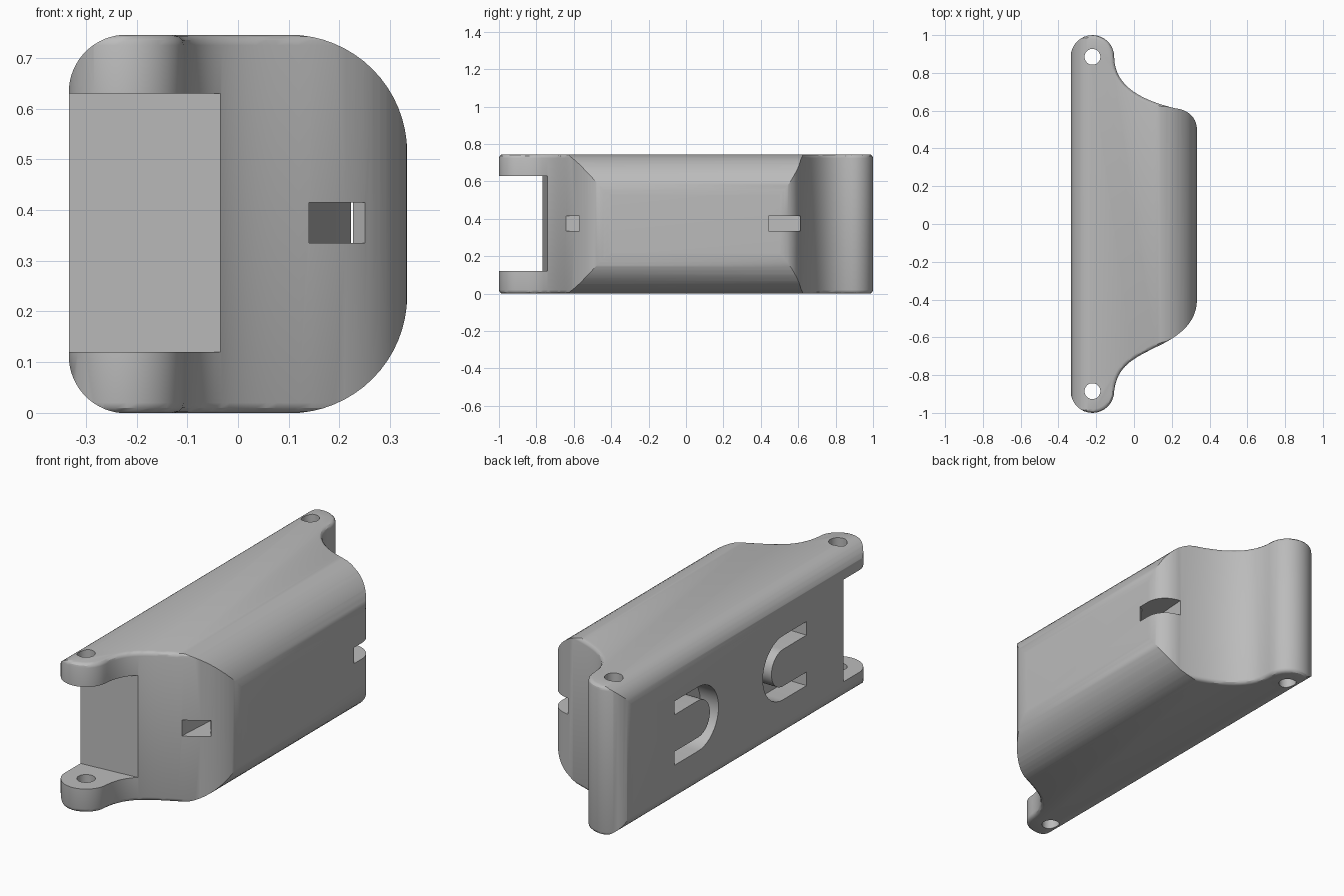
import bpy, bmesh
from math import sin, cos, pi, radians
from mathutils import Vector
from mathutils.geometry import interpolate_bezier

H = 0.745            # body height
MID = H / 2
EYE_X, EYE_Y, EYE_R = -0.22, 0.885, 0.115

cube = bpy.data.objects.get("Cube")
if cube:
    bpy.data.objects.remove(cube, do_unlink=True)

grey = bpy.data.materials.new("plain grey")
grey.use_nodes = True
colour = (0.5, 0.5, 0.5, 1)
grey.diffuse_color = colour
grey.node_tree.nodes["Principled BSDF"].inputs["Base Color"].default_value = colour


def arc(cx, cy, r, a0, a1, n=16):
    angles = [radians(a0 + (a1 - a0) * i / n) for i in range(n + 1)]
    return [(cx + r * cos(a), cy + r * sin(a)) for a in angles]


def bezier(a, b, c, d, n=16):
    pts = interpolate_bezier(*[Vector(p) for p in (a, b, c, d)], n + 1)
    return [(p.x, p.y) for p in pts][1:]


def prism(name, pts, axis, lo, hi):
    """Extrude a closed 2D outline along the given axis."""
    place = {"x": lambda u, v, w: (w, u, v),
             "y": lambda u, v, w: (u, w, v),
             "z": lambda u, v, w: (u, v, w)}[axis]
    bm = bmesh.new()
    base = bm.faces.new([bm.verts.new(place(u, v, lo)) for u, v in pts])
    new = bmesh.ops.extrude_face_region(bm, geom=[base])["geom"]
    verts = [g for g in new if isinstance(g, bmesh.types.BMVert)]
    bmesh.ops.translate(bm, verts=verts, vec=place(0, 0, hi - lo))
    bmesh.ops.recalc_face_normals(bm, faces=bm.faces)
    mesh = bpy.data.meshes.new(name)
    bm.to_mesh(mesh)
    bm.free()
    mesh.materials.append(grey)
    obj = bpy.data.objects.new(name, mesh)
    bpy.context.collection.objects.link(obj)
    return obj


def apply(obj, mod):
    bpy.ops.object.select_all(action="DESELECT")
    bpy.context.view_layer.objects.active = obj
    obj.select_set(True)
    bpy.ops.object.modifier_apply(modifier=mod.name)


def bevel(obj, width, segments=3):
    mod = obj.modifiers.new("rounding", "BEVEL")
    mod.width, mod.segments = width, segments
    mod.limit_method, mod.angle_limit = "ANGLE", radians(60)
    mod.use_clamp_overlap = False
    apply(obj, mod)


def combine(obj, tool, operation="DIFFERENCE"):
    tool.hide_render = True
    mod = obj.modifiers.new("cut", "BOOLEAN")
    mod.operation, mod.solver, mod.object = operation, "EXACT", tool
    apply(obj, mod)
    bpy.data.objects.remove(tool, do_unlink=True)


# Plan outline: round hinge ends joined by S curves to the bulging side
plan = arc(EYE_X, -EYE_Y, EYE_R, 180, 360)
plan += bezier((-0.105, -EYE_Y), (-0.09, -0.75), (0, -0.71), (0.12, -0.65))
plan += bezier((0.12, -0.65), (0.26, -0.585), (0.333, -0.51), (0.333, -0.4))
plan += [(0.333, 0.5)]
plan += bezier((0.333, 0.5), (0.333, 0.56), (0.29, 0.605), (0.22, 0.612))
plan += bezier((0.22, 0.612), (0.06, 0.65), (-0.105, 0.72), (-0.105, EYE_Y))
plan += arc(EYE_X, EYE_Y, EYE_R, 0, 180)[1:]
body = prism("hinge_link_body", plan, "z", 0, H)
bevel(body, 0.02)

# End section: small rounding on the flat side, large on the bulging side
s, b = 0.113, 0.232
section = arc(-0.333 + s, s, s, 180, 270) + arc(0.333 - b, b, b, 270, 360)
section += arc(0.333 - b, H - b, b, 0, 90) + arc(-0.333 + s, H - s, s, 90, 180)
grow = 1.002
section = [(x * grow, MID + (z - MID) * grow) for x, z in section]
combine(body, prism("section_tool", section, "y", -1.1, 1.1), "INTERSECT")

# Front notch between the two hinge ears
notch = [(-0.5, -1.2), (0.02, -1.2), (0.02, -0.737), (-0.5, -0.782)]
combine(body, prism("notch_tool", notch, "z", 0.12, 0.63))

# Hinge pin holes
for side in (-1, 1):
    hole = arc(EYE_X, side * EYE_Y, 0.042, 0, 360, 32)[:-1]
    combine(body, prism("pin_tool", hole, "z", -0.1, H + 0.1))

# Slanted wire tunnel with a flared mouth and an open back corner
tunnel = [(0.14, -0.72), (0.255, -0.72), (0.255, -0.575), (0.227, -0.54),
          (0.312, 0.43), (0.36, 0.455), (0.36, 0.72), (0.23, 0.72), (0.222, 0.6),
          (0.14, -0.6)]
combine(body, prism("tunnel_tool", tunnel, "z", 0.335, 0.415))

# Pair of U-shaped strap slots in the flat side, facing away from each other
for centre, tip, start in ((0.38, 0.566, 90), (-0.29, -0.475, -90)):
    outer = arc(centre, MID, 0.16, start, start + 180, 20)
    inner = arc(centre, MID, 0.092, start + 180, start, 20)
    up = 1 if start > 0 else -1
    ends = lambda r, sign: (tip, MID + sign * up * r)
    slot = [ends(0.16, 1)] + outer + [ends(0.16, -1)]
    slot += [ends(0.092, -1)] + inner + [ends(0.092, 1)]
    combine(body, prism("slot_tool", slot, "x", -0.5, -0.233))

bpy.ops.object.shade_smooth_by_angle(angle=radians(30))
